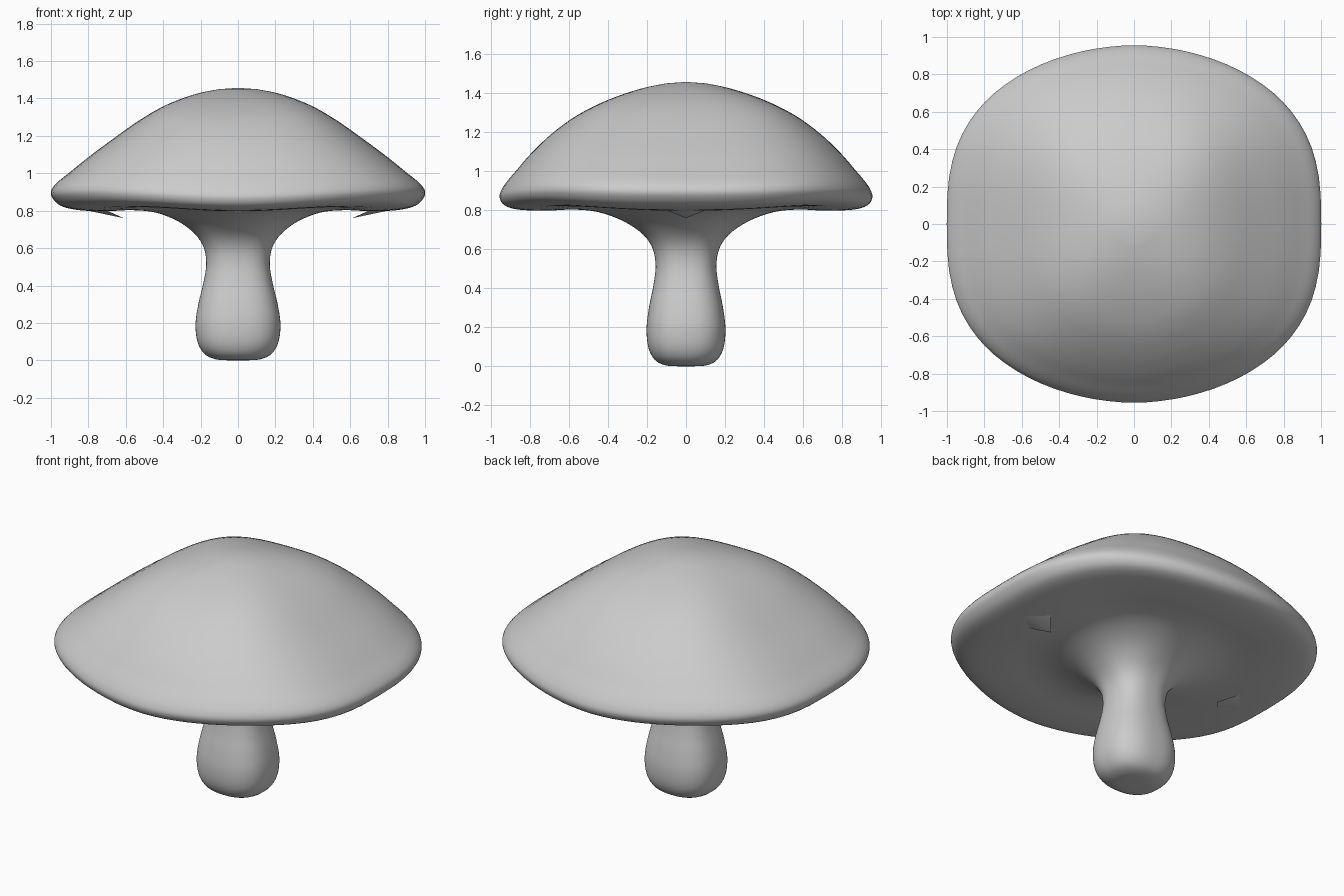
import bpy, bmesh, math
from mathutils import Vector

if "Cube" in bpy.data.objects:
    bpy.data.objects.remove(bpy.data.objects["Cube"])

SEG = 80      # points around
STEPS = 4     # smoothing steps between profile rows
CORNER_LIFT = 0.022   # cap rim rises a little at its four corners

# rows: half width x, half depth y, height z, exponent along x, exponent along y
CAP_AND_STEM = [
    (0.10, 0.10, 1.45, 2.0, 2.0), (0.23, 0.23, 1.423, 2.0, 2.1), (0.385, 0.40, 1.365, 2.05, 2.2),
    (0.525, 0.56, 1.285, 2.05, 2.4), (0.66, 0.69, 1.19, 2.05, 2.55), (0.795, 0.795, 1.09, 2.0, 2.7),
    (0.90, 0.868, 1.005, 1.95, 2.8), (0.968, 0.915, 0.95, 1.9, 2.8),
    (1.00, 0.945, 0.905, 1.87, 2.8), (0.99, 0.955, 0.865, 1.87, 2.8),
    (0.945, 0.93, 0.825, 1.87, 2.8), (0.85, 0.86, 0.803, 1.9, 2.7), (0.71, 0.72, 0.797, 2.0, 2.5),
    (0.57, 0.58, 0.803, 2.1, 2.3), (0.44, 0.45, 0.79, 2.1, 2.1), (0.32, 0.32, 0.743, 2.1, 2.1),
    (0.23, 0.22, 0.675, 2.3, 2.3), (0.182, 0.17, 0.60, 2.4, 2.4), (0.17, 0.156, 0.51, 2.5, 2.5),
    (0.186, 0.168, 0.41, 2.5, 2.5), (0.21, 0.188, 0.31, 2.5, 2.5), (0.227, 0.202, 0.20, 2.5, 2.5),
    (0.217, 0.194, 0.10, 2.5, 2.5), (0.18, 0.162, 0.035, 2.4, 2.4), (0.12, 0.11, 0.006, 2.3, 2.3),
    (0.05, 0.045, 0.0, 2.0, 2.0),
]


def smooth_rows(rows):
    """Catmull-Rom interpolation through the profile rows."""
    pts = [Vector(r) for r in rows]
    out = []
    for i in range(len(pts) - 1):
        a, b = pts[max(i - 1, 0)], pts[i]
        c, d = pts[i + 1], pts[min(i + 2, len(pts) - 1)]
        for s in range(STEPS):
            t = s / STEPS
            out.append(0.5 * (2 * b + (c - a) * t + (2 * a - 5 * b + 4 * c - d) * t ** 2
                              + (3 * b - a - 3 * c + d) * t ** 3))
    return out + [pts[-1]]


def power(v, n):
    return math.copysign(abs(v) ** (2 / n), v)


def finish(bm, name):
    bmesh.ops.recalc_face_normals(bm, faces=bm.faces)
    for f in bm.faces:
        f.smooth = True
    mesh = bpy.data.meshes.new(name)
    bm.to_mesh(mesh)
    bm.free()
    ob = bpy.data.objects.new(name, mesh)
    bpy.context.collection.objects.link(ob)
    return ob


# mushroom: rounded-square cap flowing into the stem
bm = bmesh.new()
rings = []
for rx, ry, z, nx, ny in smooth_rows(CAP_AND_STEM):
    ring = []
    reach = min(max((rx - 0.2) / 0.3, 0), 1)
    for k in range(SEG):
        a = 2 * math.pi * k / SEG
        lift = CORNER_LIFT * reach * math.sin(2 * a) ** 2
        ring.append(bm.verts.new((rx * power(math.cos(a), nx), ry * power(math.sin(a), ny),
                                  max(z, 0) + lift)))
    rings.append(ring)
for lo, hi in zip(rings, rings[1:]):
    for k in range(SEG):
        j = (k + 1) % SEG
        bm.faces.new((lo[k], lo[j], hi[j], hi[k]))
for ring, z in ((rings[0], 1.457), (rings[-1], 0.0)):
    tip = bm.verts.new((0, 0, z))
    for k in range(SEG):
        bm.faces.new((ring[k], ring[(k + 1) % SEG], tip))
finish(bm, "mushroom")

# small pointed folds under the cap, one on each side
for side, name in ((1, "fold_right"), (-1, "fold_left")):
    bm = bmesh.new()
    p = [bm.verts.new((side * x, y, z)) for x, y, z in
         ((0.61, 0, 0.76), (0.70, 0.1, 0.80), (0.80, 0, 0.80), (0.70, -0.1, 0.80))]
    bm.faces.new((p[0], p[1], p[2]))
    bm.faces.new((p[0], p[2], p[3]))
    finish(bm, name)
